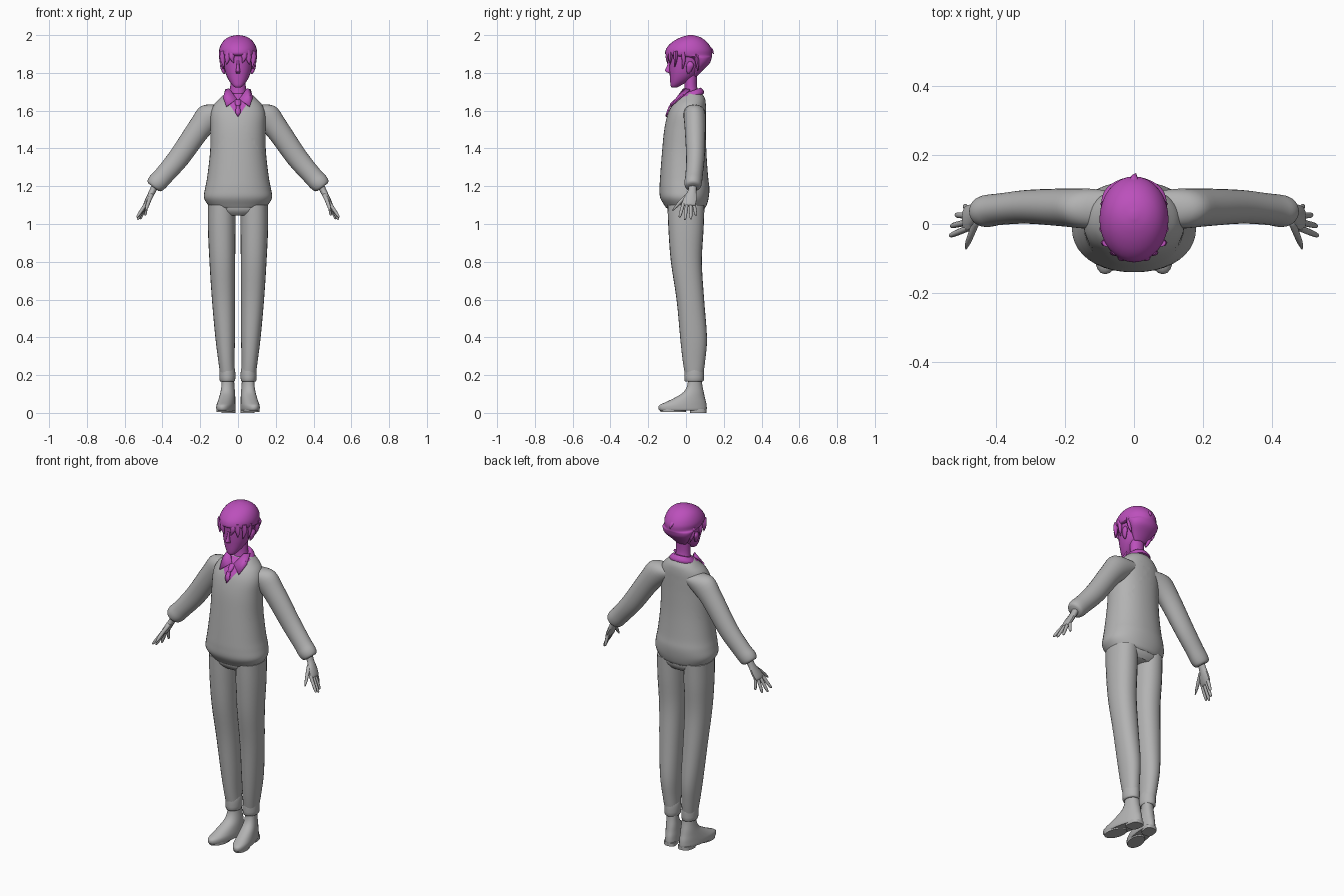
import bpy, bmesh, math
from mathutils import Vector


def material(name, col):
    m = bpy.data.materials.new(name)
    m.diffuse_color = (*col, 1)
    return m


GREY = material("grey", (0.45, 0.45, 0.45))
PINK = material("magenta", (0.5, 0.08, 0.5))


def finish(bm, name, mat, angle=50):
    bmesh.ops.recalc_face_normals(bm, faces=bm.faces)
    me = bpy.data.meshes.new(name)
    bm.to_mesh(me)
    bm.free()
    ob = bpy.data.objects.new(name, me)
    bpy.context.collection.objects.link(ob)
    me.materials.append(mat)
    bpy.ops.object.select_all(action='DESELECT')
    ob.select_set(True)
    bpy.context.view_layer.objects.active = ob
    bpy.ops.object.shade_smooth_by_angle(angle=math.radians(angle))
    return ob


def resample(rings, steps):
    """Smooth curve through ring values (x, y, z, half width, half depth)."""
    out = []
    for i in range(len(rings) - 1):
        p0, p1 = rings[max(i - 1, 0)], rings[i]
        p2, p3 = rings[i + 1], rings[min(i + 2, len(rings) - 1)]
        for k in range(steps):
            t = k / steps
            out.append([0.5 * (2 * b + (c - a) * t + (2 * a - 5 * b + 4 * c - d) * t * t
                               + (3 * b - a - 3 * c + d) * t ** 3)
                        for a, b, c, d in zip(p0, p1, p2, p3)])
    return out + [list(rings[-1])]


def loft_mesh(rings, u=(1, 0, 0), v=(0, 1, 0), n=24, steps=4, power=2.0):
    bm = bmesh.new()
    u, v = Vector(u).normalized(), Vector(v).normalized()
    loops = []
    for x, y, z, a, b in resample(rings, steps):
        loop = []
        for k in range(n):
            c, s = math.cos(math.tau * k / n), math.sin(math.tau * k / n)
            cu = math.copysign(abs(c) ** (2 / power), c) * a
            sv = math.copysign(abs(s) ** (2 / power), s) * b
            loop.append(bm.verts.new(Vector((x, y, z)) + u * cu + v * sv))
        loops.append(loop)
    for l0, l1 in zip(loops, loops[1:]):
        for k in range(n):
            bm.faces.new((l0[k], l0[(k + 1) % n], l1[(k + 1) % n], l1[k]))
    bm.faces.new(loops[0][::-1])
    bm.faces.new(loops[-1])
    return bm


def loft(name, mat, rings, **kw):
    return finish(loft_mesh(rings, **kw), name, mat)


def column(rows):
    """Rows of (z, half width, front y, back y) to centred rings."""
    return [(0, (f + b) / 2, z, w, (b - f) / 2) for z, w, f, b in rows]


def plate(name, mat, pts, thick=0.008):
    bm = bmesh.new()
    bm.faces.new([bm.verts.new(p) for p in pts])
    ob = finish(bm, name, mat)
    mod = ob.modifiers.new("thickness", 'SOLIDIFY')
    mod.thickness, mod.offset = thick, 0


# sweater body, with the V neck cut into its front
bm = loft_mesh(column([
    (1.085, .14, -.105, .10), (1.10, .158, -.115, .11), (1.14, .18, -.137, .12),
    (1.19, .174, -.14, .124), (1.25, .163, -.137, .117), (1.38, .148, -.127, .108),
    (1.50, .145, -.115, .105), (1.58, .145, -.097, .105), (1.63, .128, -.074, .105),
    (1.665, .096, -.045, .10), (1.69, .068, -.02, .085)]), n=40, steps=5, power=2.2)
SLOPE = 0.66
for s in (-1, 1):
    bmesh.ops.bisect_plane(bm, geom=bm.verts[:] + bm.edges[:] + bm.faces[:],
                           plane_co=(0, 0, 1.565), plane_no=(s, 0, -SLOPE))
for f in bm.faces:
    c = f.calc_center_median()
    f.material_index = int(c.y < 0.01 and abs(c.x) < (c.z - 1.565) * SLOPE)
finish(bm, "sweater_body", GREY).data.materials.append(PINK)

# hips
loft("trouser_hips", GREY, column([(1.045, .10, -.075, .08), (1.075, .148, -.098, .098),
                                   (1.13, .15, -.10, .10), (1.18, .13, -.09, .09)]), power=2.3)

for s, side in ((-1, "right"), (1, "left")):
    # trouser leg, then turned-up cuff
    loft(side + "_trouser_leg", GREY, [
        (s * .056, .043, .20, .038, .048), (s * .062, .042, .28, .043, .06),
        (s * .068, .040, .40, .052, .071), (s * .077, .023, .60, .061, .073),
        (s * .083, .002, .80, .068, .082), (s * .086, 0, .97, .073, .093),
        (s * .086, 0, 1.10, .073, .098)], power=2.2)
    loft(side + "_trouser_cuff", GREY, [
        (s * .056, .043, .165, .034, .044), (s * .056, .043, .172, .041, .051),
        (s * .056, .043, .21, .042, .052), (s * .057, .043, .235, .040, .051),
        (s * .057, .043, .245, .036, .046)], steps=2)

    # shoe, sheared so the toe points outward
    def shoe(name, rows, **kw):
        ob = loft(side + name, GREY, column(rows), **kw)
        for vert in ob.data.vertices:
            vert.co.x = vert.co.x + s * (.056 - .16 * (vert.co.y - .03))
    shoe("_shoe", [(.012, .042, -.138, .106), (.02, .046, -.145, .11), (.04, .046, -.142, .109),
                   (.058, .044, -.105, .106), (.08, .041, -.06, .10), (.11, .037, -.013, .094),
                   (.15, .033, .008, .086), (.20, .032, .01, .082)], power=2.2, steps=3)
    shoe("_sole", [(.004, .041, -.135, .0), (.02, .041, -.138, .0)], steps=1)
    shoe("_heel", [(0, .036, .022, .108), (.02, .036, .02, .108)], steps=1, power=3)

    # sleeve with gathered cuff
    loft(side + "_sleeve", GREY, [
        (s * .06, .045, 1.60, .05, .05), (s * .135, .045, 1.58, .074, .058),
        (s * .205, .048, 1.505, .063, .055), (s * .31, .05, 1.355, .057, .049),
        (s * .39, .043, 1.26, .052, .046), (s * .425, .038, 1.222, .052, .047),
        (s * .442, .037, 1.202, .046, .042), (s * .448, .037, 1.195, .034, .032)],
        u=(s * .8, 0, .6))

    # hand: palm, four fingers, thumb
    axes = dict(u=(s * .88, 0, .48), n=10, steps=3)
    loft(side + "_palm", GREY, [
        (s * .435, .035, 1.21, .02, .024), (s * .452, .033, 1.175, .017, .023),
        (s * .472, .022, 1.135, .016, .036), (s * .488, .015, 1.105, .013, .037),
        (s * .492, .014, 1.097, .008, .032)], **axes)
    tips = ((-.012, .535, -.034, 1.035), (.006, .532, -.006, 1.022),
            (.024, .518, .026, 1.026), (.040, .492, .053, 1.045))
    for i, (y0, x, y, z) in enumerate(tips):
        a, b = Vector((s * .482, y0, 1.115)), Vector((s * x, y, z))
        rings = [(*a.lerp(b, t), r, r) for t, r in
                 ((0, .0095), (.5, .009), (.88, .0075), (1, .003))]
        loft(f"{side}_finger_{i + 1}", GREY, rings, **axes)
    loft(side + "_thumb", GREY, [
        (s * .455, .015, 1.16, .012, .014), (s * .47, -.022, 1.125, .0105, .013),
        (s * .482, -.052, 1.092, .009, .009), (s * .488, -.07, 1.072, .003, .004)], **axes)

    # ear
    loft(side + "_ear", PINK, [
        (s * .072, .012, 1.795, .004, .005), (s * .078, .016, 1.81, .009, .013),
        (s * .084, .022, 1.84, .011, .02), (s * .082, .022, 1.86, .004, .008)], n=12)

    # shirt collar flap: folded wing beside the tie
    plate(side + "_collar_wing", PINK, [
        (s * .006, -.048, 1.66), (s * .045, -.012, 1.715), (s * .066, .02, 1.712),
        (s * .078, -.03, 1.668), (s * .062, -.082, 1.622)])

# neck and collar band, tilted forward
loft("neck", PINK, column([(1.63, .052, -.03, .08), (1.68, .046, -.015, .072),
                           (1.73, .041, -.008, .058), (1.80, .042, -.01, .06)]))
loft("collar_band", PINK, [(0, .03, 1.668, .072, .07), (0, .03, 1.682, .074, .068),
                           (0, .028, 1.702, .058, .056), (0, .028, 1.704, .05, .05)],
     v=(0, .94, .33), steps=3)
# tie
loft("tie_knot", PINK, [(0, -.078, 1.622, .010, .012), (0, -.068, 1.64, .017, .014),
                        (0, -.05, 1.66, .014, .012)], n=8, steps=1)
plate("tie_blade", PINK, [(-.01, -.086, 1.625), (.01, -.086, 1.625), (.014, -.1, 1.59),
                          (0, -.106, 1.568), (-.014, -.1, 1.59)])

# head
loft("face", PINK, column([
    (1.722, .014, -.074, -.05), (1.732, .027, -.081, -.03), (1.755, .045, -.084, .01),
    (1.785, .061, -.086, .05), (1.82, .072, -.088, .075), (1.87, .08, -.09, .10),
    (1.92, .08, -.09, .10), (1.95, .06, -.07, .08)]), power=2.15)
loft("nose", PINK, [(0, -.086, 1.798, .010, .004), (0, -.094, 1.81, .012, .018),
                    (0, -.09, 1.83, .008, .014), (0, -.086, 1.865, .006, .006)], n=10)

# hair: cap with a short nape and a fringe overhang
loft("hair_cap", PINK, column([
    (1.782, .032, .03, .058), (1.815, .058, .03, .09), (1.85, .082, .03, .125),
    (1.88, .094, .0, .136), (1.892, .098, -.10, .138), (1.92, .10, -.108, .137),
    (1.95, .09, -.088, .122), (1.975, .071, -.055, .098), (1.992, .043, -.018, .068),
    (2.0, .008, .015, .035)]), n=32)


def lock(name, root, mid, tip, w):
    loft(name, PINK, [(*root, w, .012), (*mid, w * .8, .010), (*tip, .002, .002)], n=8, steps=3)


for s, side in ((-1, "right"), (1, "left")):
    lock(side + "_fringe_inner", (s * .022, -.088, 1.925), (s * .034, -.098, 1.885),
         (s * .022, -.098, 1.85), .018)
    lock(side + "_fringe_middle", (s * .045, -.08, 1.92), (s * .055, -.083, 1.88),
         (s * .06, -.085, 1.845), .02)
    lock(side + "_fringe_outer", (s * .075, -.055, 1.915), (s * .082, -.055, 1.875),
         (s * .075, -.06, 1.83), .018)
    lock(side + "_side_lock", (s * .088, -.015, 1.91), (s * .088, -.012, 1.865),
         (s * .08, -.018, 1.82), .013)
    lock(side + "_back_lock", (s * .08, .055, 1.90), (s * .084, .06, 1.855),
         (s * .07, .062, 1.81), .016)
lock("crown_tuft", (0, .115, 1.94), (0, .132, 1.925), (.005, .146, 1.90), .014)
